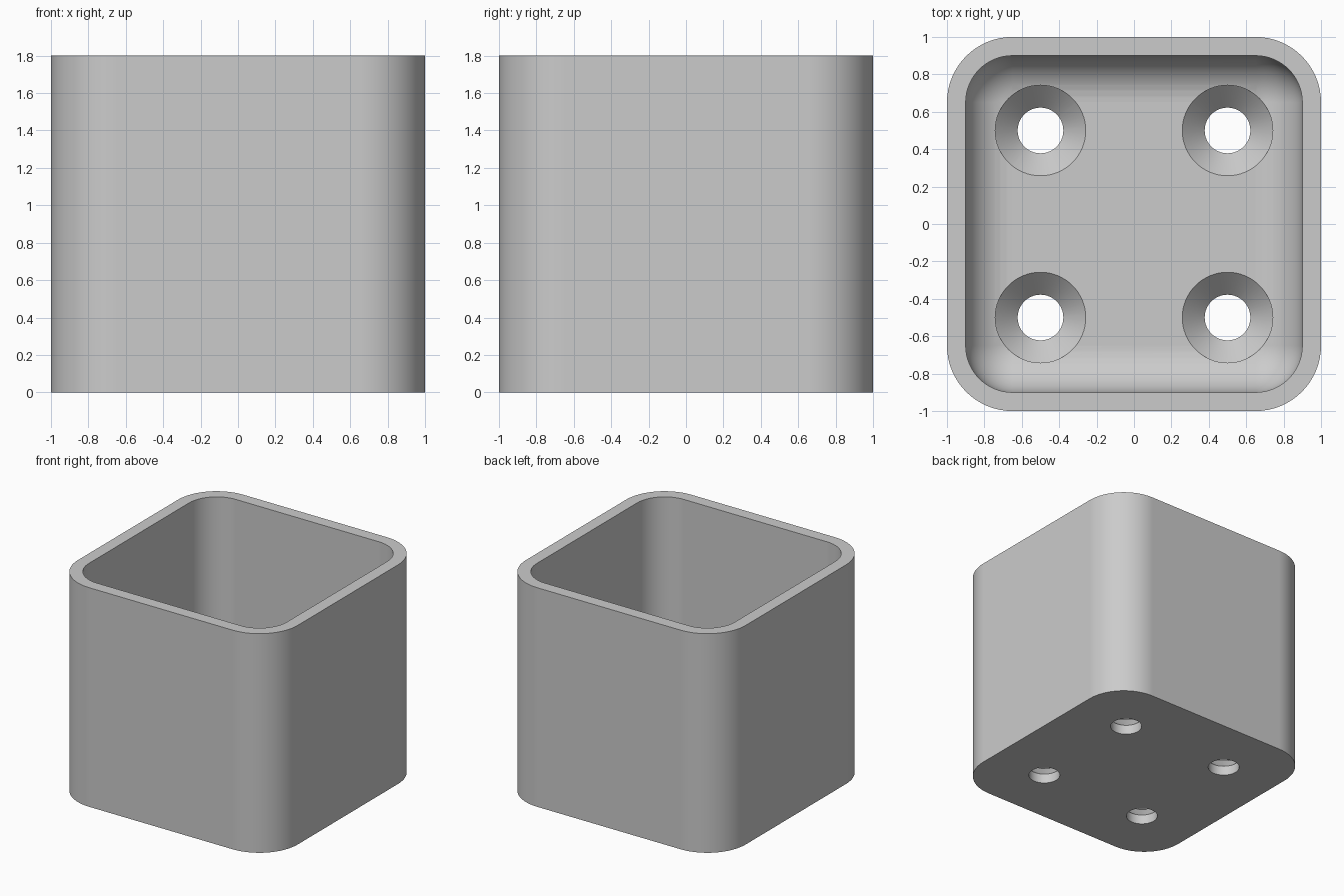
import bpy, bmesh, math

if "Cube" in bpy.data.objects:
    bpy.data.objects.remove(bpy.data.objects["Cube"])

HEIGHT, FLOOR, WALL = 1.8, 0.2, 0.1
OUTER_R, INNER_R = 0.35, 0.25
HOLE_R, SINK_R, HOLE_POS = 0.122, 0.242, 0.5
CORNER_STEPS, FILLET_STEPS = 16, 12

grey = bpy.data.materials.new("light grey")
grey.use_nodes = True
grey.diffuse_color = (0.6, 0.6, 0.6, 1)
grey.node_tree.nodes["Principled BSDF"].inputs["Base Color"].default_value = (0.6, 0.6, 0.6, 1)


def make_object(name, bm):
    bmesh.ops.recalc_face_normals(bm, faces=bm.faces)
    mesh = bpy.data.meshes.new(name)
    bm.to_mesh(mesh)
    bm.free()
    mesh.materials.append(grey)
    obj = bpy.data.objects.new(name, mesh)
    bpy.context.collection.objects.link(obj)
    return obj


def rounded_square(half, radius, z):
    """Points of a square with rounded corners, at height z."""
    points = []
    for corner in range(4):
        mid = math.radians(45 + 90 * corner)
        cx = math.copysign(half - radius, math.cos(mid))
        cy = math.copysign(half - radius, math.sin(mid))
        for i in range(CORNER_STEPS + 1):
            a = math.radians(90) * (corner + i / CORNER_STEPS)
            points.append((cx + radius * math.cos(a), cy + radius * math.sin(a), z))
    return points


def circle(cx, cy, radius, z, sides=64):
    return [(cx + radius * math.cos(math.tau * i / sides),
             cy + radius * math.sin(math.tau * i / sides), z) for i in range(sides)]


def loft(bm, rings):
    """Skin a stack of rings and cap both ends."""
    loops = [[bm.verts.new(p) for p in ring] for ring in rings]
    for a, b in zip(loops, loops[1:]):
        for i in range(len(a)):
            j = (i + 1) % len(a)
            bm.faces.new((a[i], a[j], b[j], b[i]))
    bm.faces.new(loops[0])
    bm.faces.new(loops[-1])


# Open box: outer wall, rim, inner wall, then a fillet down to the floor
rings = [rounded_square(1, OUTER_R, 0), rounded_square(1, OUTER_R, HEIGHT),
         rounded_square(1 - WALL, INNER_R, HEIGHT)]
for i in range(FILLET_STEPS + 1):
    t = math.radians(90) * i / FILLET_STEPS
    r = INNER_R * math.cos(t)
    rings.append(rounded_square(1 - WALL - INNER_R + r, r,
                                FLOOR + INNER_R * (1 - math.sin(t))))
bm = bmesh.new()
loft(bm, rings)
bmesh.ops.remove_doubles(bm, verts=bm.verts, dist=1e-5)
box = make_object("open_box", bm)

# Countersunk screw holes through the floor
bm = bmesh.new()
for x in (-HOLE_POS, HOLE_POS):
    for y in (-HOLE_POS, HOLE_POS):
        loft(bm, [circle(x, y, HOLE_R, -0.1),
                  circle(x, y, HOLE_R, FLOOR - (SINK_R - HOLE_R)),
                  circle(x, y, SINK_R, FLOOR),
                  circle(x, y, SINK_R, FLOOR + 0.3)])
cutter = make_object("screw_hole_cutter", bm)
cutter.hide_render = True

cut = box.modifiers.new("screw_holes", "BOOLEAN")
cut.operation = "DIFFERENCE"
cut.solver = "EXACT"
cut.object = cutter
bpy.ops.object.select_all(action="DESELECT")
box.select_set(True)
bpy.context.view_layer.objects.active = box
bpy.ops.object.modifier_apply(modifier=cut.name)
bpy.data.objects.remove(cutter)

# Smooth curved walls, crisp rims, clean flat faces
bpy.ops.object.shade_smooth_by_angle(angle=math.radians(30))
weighted = box.modifiers.new("flat_face_normals", "WEIGHTED_NORMAL")
weighted.keep_sharp = True
